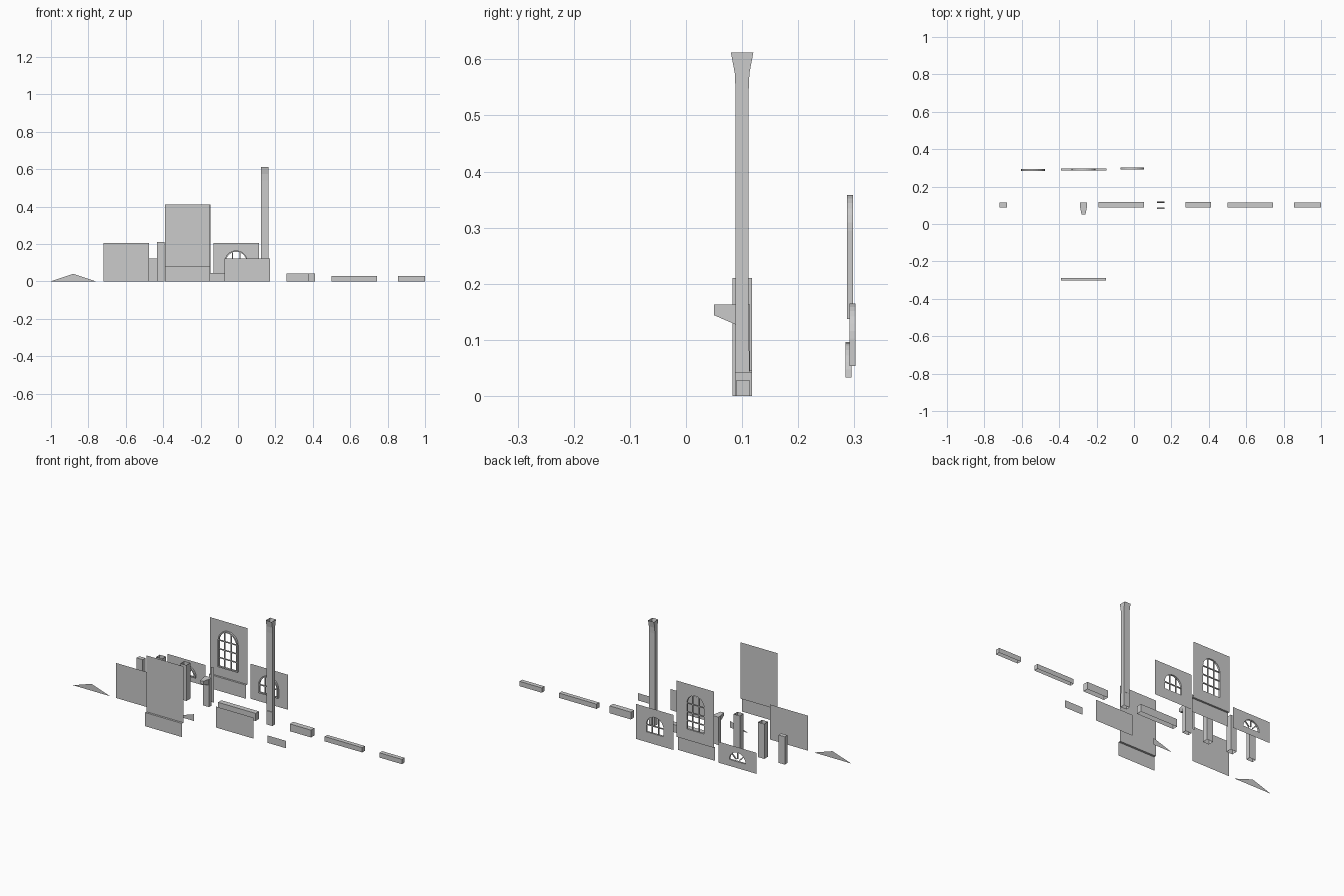
import bpy, bmesh
from math import pi, cos, sin, sqrt
from mathutils import Vector

if "Cube" in bpy.data.objects:
    bpy.data.objects.remove(bpy.data.objects["Cube"])


def finish(bm, name):
    bmesh.ops.remove_doubles(bm, verts=bm.verts, dist=1e-5)
    me = bpy.data.meshes.new(name)
    bm.to_mesh(me)
    bm.free()
    ob = bpy.data.objects.new(name, me)
    bpy.context.collection.objects.link(ob)
    return ob


def face(bm, pts):
    return bm.faces.new([bm.verts.new(p) for p in pts])


def flat(name, pts, y):
    """Single-sided sheet facing -y from an (x, z) outline."""
    bm = bmesh.new()
    face(bm, [(x, y, z) for x, z in pts])
    return finish(bm, name)


def rect(x0, x1, z0, z1):
    return [(x0, z0), (x1, z0), (x1, z1), (x0, z1)]


def add_loft(bm, rings, cap_top=False, cap_bottom=False):
    """Skin rectangular rings (x0, x1, y0, y1, z) into a tube."""
    loops = [[(a, c, z), (b, c, z), (b, d, z), (a, d, z)] for a, b, c, d, z in rings]
    for lo, hi in zip(loops, loops[1:]):
        for i in range(4):
            j = (i + 1) % 4
            face(bm, [lo[i], lo[j], hi[j], hi[i]])
    if cap_top:
        face(bm, loops[-1])
    if cap_bottom:
        face(bm, loops[0][::-1])


def tube(name, rings, **caps):
    bm = bmesh.new()
    add_loft(bm, rings, **caps)
    return finish(bm, name)


def arch(cx, z0, spring, r, n=14):
    """Arched opening outline; a half circle when z0 equals spring."""
    pts = [(cx + r * cos(pi * i / n), spring + r * sin(pi * i / n)) for i in range(n + 1)]
    if spring - z0 > 1e-4:
        pts = [(cx - r, z0), (cx + r, z0)] + pts
    return pts


def window_wall(name, outline, hole, y):
    bm = bmesh.new()
    for loop in (outline, hole):
        vs = [bm.verts.new((x, y, z)) for x, z in loop]
        for a, b in zip(vs, vs[1:] + vs[:1]):
            bm.edges.new((a, b))
    bmesh.ops.triangle_fill(bm, use_beauty=True, edges=bm.edges[:], normal=(0, -1, 0))
    bmesh.ops.dissolve_limit(bm, angle_limit=0.01, verts=bm.verts[:], edges=bm.edges[:])
    return bm


def window_frame(name, outer, inner, bars, y0, y1):
    """Ring around the opening plus glazing bars given as point pairs."""
    bm = bmesh.new()
    n = len(outer)
    for i in range(n):
        j = (i + 1) % n
        o, p, q, r = outer[i], outer[j], inner[j], inner[i]
        for ring in (((o, y0), (p, y0), (q, y0), (r, y0)),
                     ((r, y1), (q, y1), (p, y1), (o, y1)),
                     ((p, y0), (o, y0), (o, y1), (p, y1)),
                     ((r, y0), (q, y0), (q, y1), (r, y1))):
            face(bm, [(a[0], y, a[1]) for a, y in ring])
    ya, yb = y0 + 0.003, y1 - 0.002
    for a, b in bars:
        a, b = Vector(a), Vector(b)
        d = (b - a).normalized() * 0.0028
        s = Vector((-d.y, d.x))
        q = [a + s, a - s, b - s, b + s]
        for i in range(4):
            j = (i + 1) % 4
            face(bm, [(q[i].x, ya, q[i].y), (q[j].x, ya, q[j].y),
                      (q[j].x, yb, q[j].y), (q[i].x, yb, q[i].y)])
        face(bm, [(v.x, ya, v.y) for v in q])
        face(bm, [(v.x, yb, v.y) for v in reversed(q)])
    return finish(bm, name)


def grid_bars(cx, z0, spring, r, rows):
    bars = [((cx + s * r * 0.34, z0), (cx + s * r * 0.34, spring + r * 0.92)) for s in (-1, 1)]
    return bars + [((cx - r * .97, z), (cx + r * .97, z)) for z in rows]


def add_plinth(bm, x0, x1, y_wall, y_out, z):
    face(bm, [(x0, y_out, z), (x1, y_out, z), (x1, y_wall, z), (x0, y_wall, z)])
    face(bm, [(x0, y_out, 0), (x1, y_out, 0), (x1, y_out, z), (x0, y_out, z)])


# Front row: tall blank wall with a projecting plinth
bm = bmesh.new()
face(bm, [(x, -0.29, z) for x, z in rect(-0.39, -0.15, 0.08, 0.41)])
add_plinth(bm, -0.39, -0.15, -0.29, -0.302, 0.08)
finish(bm, "tall_wall")

# Second row: gables and plain wall panels
flat("gable", [(-1, 0), (-0.76, 0), (-0.88, 0.04)], -0.1)
flat("wall_panel", rect(-0.72, -0.475, 0, 0.205), -0.1)
flat("half_gable", [(-0.335, 0), (-0.215, 0), (-0.215, 0.04)], -0.1)
flat("low_wall_panel", rect(-0.073, 0.17, 0, 0.123), -0.1)
flat("small_panel", rect(0.26, 0.38, 0, 0.043), -0.1)

# Third row: pillars, corbel, chimney and beams
tube("capped_pillar", [(-0.72, -0.68, 0.089, 0.114, z) for z in (0, 0.163)], cap_top=True)
tube("open_pillar_left", [(-0.59, -0.55, 0.083, 0.118, z) for z in (0, 0.205)])
tube("open_pillar_right", [(-0.432, -0.392, 0.083, 0.118, z) for z in (0, 0.21)])
flat("thin_strip", rect(-0.28, -0.262, 0, 0.205), 0.15)

bm = bmesh.new()
add_loft(bm, [(-0.29, -0.25, 0.089, 0.114, z) for z in (0, 0.163)], cap_top=True)
back = [(-0.285, 0.089, .127), (-0.255, 0.089, .127), (-0.252, 0.089, .163), (-0.288, 0.089, .163)]
tip = [(-0.28, 0.05, .144), (-0.26, 0.05, .144), (-0.26, 0.05, .163), (-0.28, 0.05, .163)]
for i in range(4):
    j = (i + 1) % 4
    face(bm, [tip[i], tip[j], back[j], back[i]])
face(bm, tip)
finish(bm, "corbel_pillar")

chimney = [(0, .013), (.08, .013), (.082, .0115), (.34, .0115), (.54, .0115),
           (.575, .013), (.612, .02)]
tube("chimney", [(0.124, 0.162, 0.1 - h, 0.1 + h, z) for z, h in chimney])

for name, x0, x1, y0, y1, h in (("long_beam", -0.19, 0.053, 0.087, 0.118, 0.045),
                                ("short_beam", 0.275, 0.412, 0.087, 0.118, 0.043),
                                ("long_ledge", 0.5, 0.743, 0.089, 0.114, 0.028),
                                ("short_ledge", 0.855, 1.0, 0.089, 0.114, 0.028)):
    tube(name, [(x0, x1, y0, y1, 0), (x0, x1, y0, y1, h)], cap_top=True)

# Back row: lunette window wall
cx, t = -0.54, 0.007
outer, inner = arch(cx, .033, .033, .063), arch(cx, .038, .038, .053)
finish(window_wall("w", rect(-0.662, -0.418, 0, 0.123), outer, 0.295), "lunette_wall")
rays = [((cx + .016 * cos(a), .036 + .016 * sin(a)), (cx + .056 * cos(a), .036 + .056 * sin(a)))
        for a in (pi / 4, pi / 2, 3 * pi / 4)]
window_frame("lunette_frame", outer, inner, rays, 0.284, 0.295)

# Back row: tall arched window wall with plinth
cx = -0.27
outer, inner = arch(cx, .137, .295, .063), arch(cx, .137 + t, .295, .063 - t)
bm = window_wall("w", rect(-0.39, -0.148, 0.08, 0.41), outer, 0.298)
add_plinth(bm, -0.39, -0.148, 0.298, 0.287, 0.08)
finish(bm, "tall_window_wall")
window_frame("tall_window_frame", outer, inner,
             grid_bars(cx, .14, .295, .06, (.193, .244, .295)), 0.287, 0.298)

# Back row: middle arched window wall
cx = -0.01
outer, inner = arch(cx, .053, .102, .063), arch(cx, .053 + t, .102, .063 - t)
finish(window_wall("w", rect(-0.132, 0.112, 0, 0.205), outer, 0.302), "mid_window_wall")
window_frame("mid_window_frame", outer, inner,
             grid_bars(cx, .056, .102, .06, (.102,)), 0.291, 0.302)
